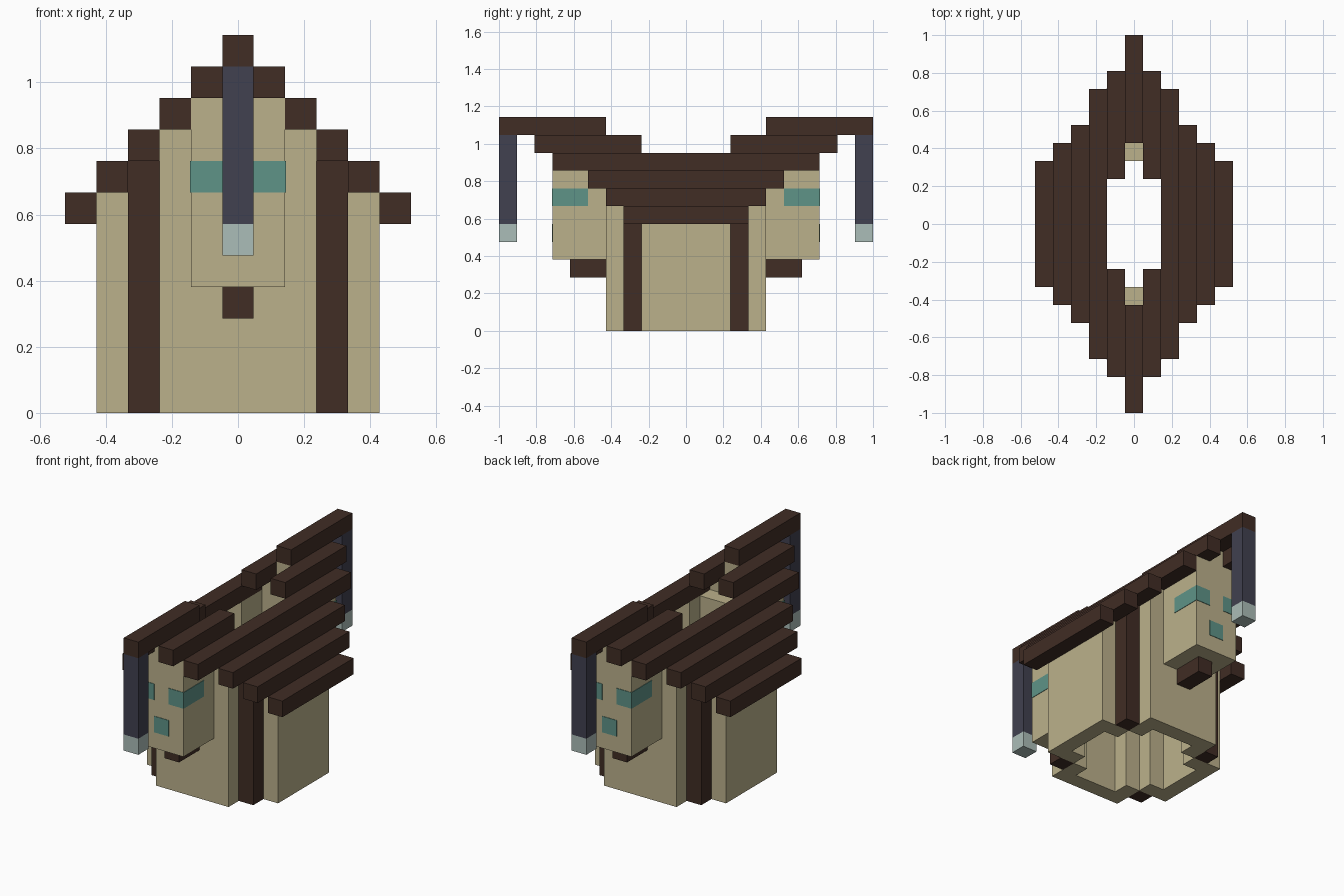
import bpy
import bmesh
from mathutils import Matrix, Vector

U = 2 / 21  # block size

cube = bpy.data.objects.get("Cube")
if cube:
    bpy.data.objects.remove(cube, do_unlink=True)


def material(name, color):
    m = bpy.data.materials.new(name)
    m.use_nodes = True
    rgba = (*color, 1)
    m.diffuse_color = rgba
    m.node_tree.nodes["Principled BSDF"].inputs["Base Color"].default_value = rgba
    return m


PLASTER = material("plaster_beige", (0.50, 0.44, 0.26))
TIMBER = material("dark_timber", (0.052, 0.026, 0.018))
POST = material("slate_blue", (0.052, 0.052, 0.08))
PALE = material("pale_lantern", (0.41, 0.51, 0.48))
TEAL = material("teal_glass", (0.112, 0.292, 0.243))


def blocks(name, mat, boxes):
    """One object from boxes given as (x0, x1, y0, y1, z0, z1) in blocks."""
    bm = bmesh.new()
    for x0, x1, y0, y1, z0, z1 in boxes:
        centre = Vector((x0 + x1, y0 + y1, z0 + z1)) * U / 2
        size = Vector((x1 - x0, y1 - y0, z1 - z0)) * U
        bmesh.ops.create_cube(bm, size=1, matrix=Matrix.Translation(centre) @ Matrix.Diagonal(size.to_4d()))
    mesh = bpy.data.meshes.new(name)
    bm.to_mesh(mesh)
    bm.free()
    mesh.materials.append(mat)
    obj = bpy.data.objects.new(name, mesh)
    bpy.context.collection.objects.link(obj)
    return obj


def flip_y(b):
    return (b[0], b[1], -b[3], -b[2], b[4], b[5])


def flip_x(b):
    return (-b[1], -b[0], *b[2:])


# Roof beams, stepping down from the ridge: (y start, y end)
for i, (start, end) in enumerate([(4.5, 10.5), (2.5, 8.5), (0, 7.5), (0, 5.5), (0, 4.5), (0, 3.5)]):
    beam = (i - 0.5, i + 0.5, start if start else -end, end, 11 - i, 12 - i)
    beams = [beam, flip_y(beam)] if start else [beam]
    if i:
        beams += [flip_x(b) for b in beams]
    blocks(f"roof_beam_{i}", TIMBER, beams)

# Side walls, corner pillars and the inner corner fills
for side, flip in (("left", lambda b: b), ("right", flip_x)):
    blocks(f"{side}_wall", PLASTER, [flip((3.5, 4.5, -2.5, 2.5, 0, 7))])
    pillar = (2.5, 3.5, 2.5, 3.5, 0, 8)
    blocks(f"{side}_pillars", TIMBER, [flip(pillar), flip(flip_y(pillar))])
    fills = [(2.5, 3.5, 1.5, 2.5, 0, 8), (1.5, 2.5, 2.5, 3.5, 0, 9)]
    blocks(f"{side}_corner_fills", PLASTER, [flip(b) for f in fills for b in (f, flip_y(f))])

# Gable ends: wall, bay, bracket, hanging post and windows
for end, flip, wall_top in (("front", flip_y, 9), ("back", lambda b: b, 4)):
    jamb = (1.5, 2.5, 3.5, 4.5, 0, 9)
    wall = [jamb, flip_x(jamb), (-1.5, 1.5, 3.5, 4.5, 0, wall_top)]
    blocks(f"{end}_wall", PLASTER, [flip(b) for b in wall])
    bay = [(-1.5, 1.5, 4.5, 7.5, 4, 10), (-0.5, 0.5, 4.5, 7.5, 10, 11)]
    blocks(f"{end}_bay", PLASTER, [flip(b) for b in bay])
    blocks(f"{end}_bracket", TIMBER, [flip((-0.5, 0.5, 4.5, 6.5, 3, 4))])
    blocks(f"{end}_post", POST, [flip((-0.5, 0.5, 9.5, 10.5, 6, 11))])
    blocks(f"{end}_lantern", PALE, [flip((-0.5, 0.5, 9.5, 10.5, 5, 6))])
    t = 0.03
    corner = [(0.5, 1.5 + t, 7.5, 7.5 + t, 7, 8), (1.5, 1.5 + t, 5.5, 7.5, 7, 8)]
    panes = corner + [flip_x(b) for b in corner] + [(-0.5, 0.5, 7.5, 7.5 + t, 5, 6)]
    blocks(f"{end}_windows", TEAL, [flip(b) for b in panes])
